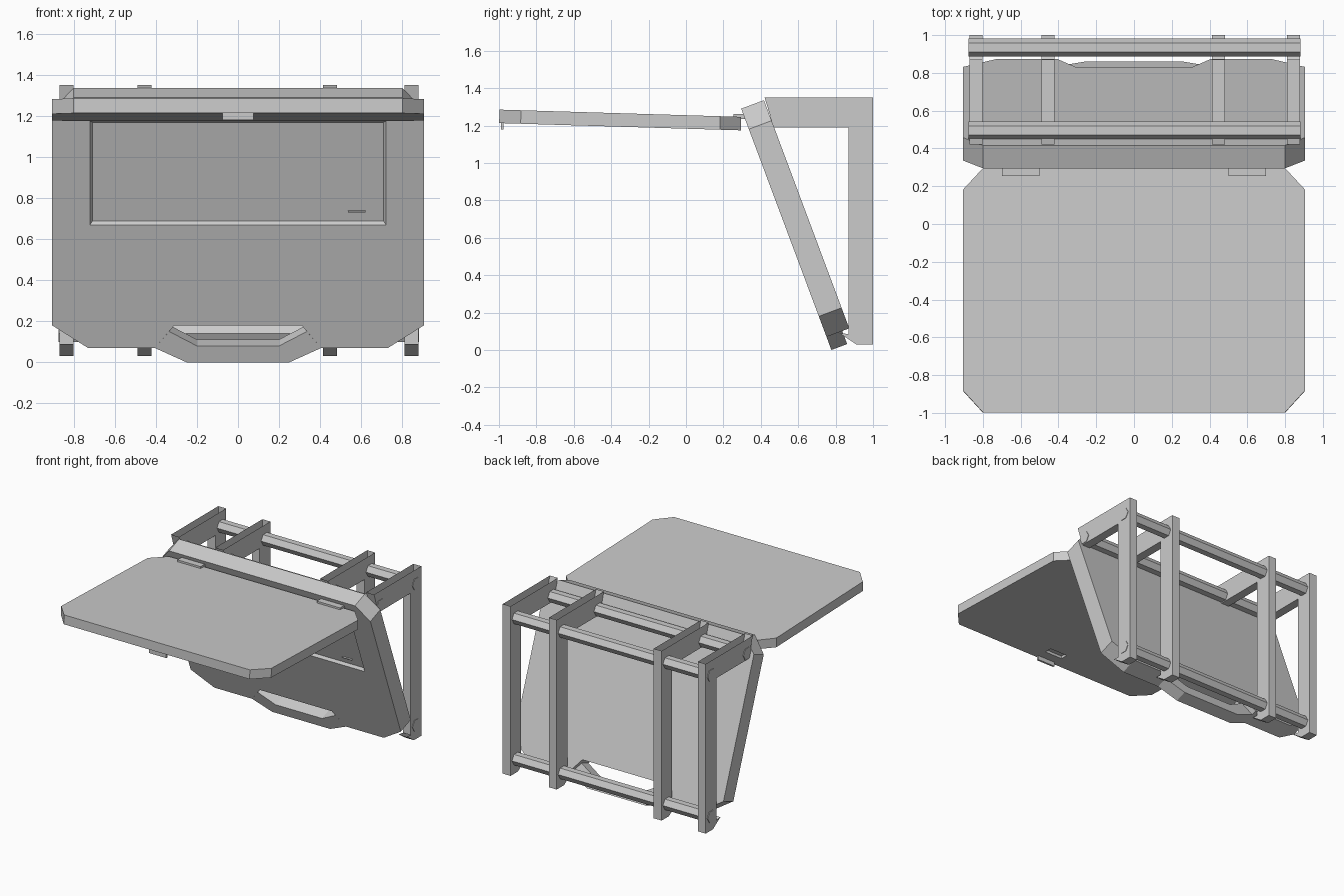
import bpy, bmesh, math
from mathutils import Vector

if "Cube" in bpy.data.objects:
    bpy.data.objects.remove(bpy.data.objects["Cube"])


def finish(bm, name):
    mesh = bpy.data.meshes.new(name)
    bm.to_mesh(mesh)
    bm.free()
    ob = bpy.data.objects.new(name, mesh)
    bpy.context.collection.objects.link(ob)
    return ob


def prism(name, pts, origin, u, v, n, depth, inset=1.0, open_top=False):
    """Extrude a 2D outline along n; inset < 1 gives a tapered far face."""
    o, u, v, n = map(Vector, (origin, u, v, n))
    cx = sum(p[0] for p in pts) / len(pts)
    cy = sum(p[1] for p in pts) / len(pts)
    bm = bmesh.new()
    near = [bm.verts.new(o + u * a + v * b) for a, b in pts]
    far = []
    for a, b in pts:
        a -= math.copysign(1 - inset, a - cx) if inset < 1 else 0
        b -= math.copysign(1 - inset, b - cy) if inset < 1 else 0
        far.append(bm.verts.new(o + u * a + v * b + n * depth))
    bm.faces.new(near)
    bm.faces.new(far[::-1])
    for i in range(len(pts)):
        j = (i + 1) % len(pts)
        bm.faces.new((near[j], near[i], far[i], far[j]))
    bmesh.ops.recalc_face_normals(bm, faces=bm.faces)
    if open_top:
        bm.normal_update()
        top = [f for f in bm.faces if f.normal.z > 0.9]
        bmesh.ops.delete(bm, geom=top, context='FACES')
    return finish(bm, name)


def rect(x0, x1, y0, y1):
    return [(x0, y0), (x1, y0), (x1, y1), (x0, y1)]


def box(name, x0, x1, y0, y1, z0, z1):
    return prism(name, rect(x0, x1, y0, y1), (0, 0, z0), X, Y, Z, z1 - z0)


def cut(ob, cutter):
    m = ob.modifiers.new("recess", 'BOOLEAN')
    m.object = cutter
    m.solver = 'EXACT'
    bpy.context.view_layer.objects.active = ob
    bpy.ops.object.modifier_apply(modifier=m.name)
    bpy.data.objects.remove(cutter)


def mirrored(half):
    return half + [(-x, y) for x, y in reversed(half)]


X, Y, Z = (1, 0, 0), (0, 1, 0), (0, 0, 1)

# Leaning panel: d runs down the face, w goes through the thickness
ang = math.radians(20.5)
d = Vector((0, math.sin(ang), -math.cos(ang)))
w = Vector((0, math.cos(ang), math.sin(ang)))
top = Vector((0, 0.295, 1.29))


def fz(z):
    return (1.29 - z) / math.cos(ang)


panel = prism("leaning_panel", mirrored([
    (0.80, 0), (0.905, 0.117), (0.905, fz(0.18)), (0.73, fz(0.07)),
    (0.405, fz(0.07)), (0.31, fz(0.18))]), top, X, d, w, 0.13)

# Shallow bevelled recess in the panel front
cut(panel, prism("recess_cutter", rect(-0.725, 0.725, 0.12, fz(0.665)),
                 top - w * 0.005, X, d, w, 0.025, inset=0.983))
prism("recess_tab", rect(0.535, 0.62, fz(0.733), fz(0.727)),
      top + w * 0.01, X, d, w, 0.015)

# Carry handle filling the notch at the panel foot
prism("carry_handle", [
    (-0.405, fz(0.07)), (-0.335, fz(0.15)), (-0.2, fz(0.08)), (0.2, fz(0.08)),
    (0.335, fz(0.15)), (0.405, fz(0.07)), (0.25, fz(0)), (-0.25, fz(0))],
    top, X, d, w, 0.09)

# Lid folded out to the front as a table top
ld = Vector((0, 1, -0.03)).normalized()
ln = Vector((0, -0.03, -1)).normalized()
lid_o = Vector((0, -0.997, 1.285))
lid = prism("lid", mirrored([(0.80, 0), (0.905, 0.115), (0.905, 1.18), (0.80, 1.293)]),
            lid_o, X, ld, ln, 0.072)
cut(lid, prism("slot_cutter", rect(-0.075, 0.075, 0.10, 0.16),
               lid_o + ln * 0.052, X, ld, ln, 0.05))
box("lid_latch", -0.075, 0.075, -0.99, -0.975, 1.18, 1.23)
for s in (-1, 1):
    x0, x1 = sorted((s * 0.5, s * 0.7))
    box("lid_hinge", x0, x1, 0.255, 0.325, 1.235, 1.262)

# Four L-shaped wall brackets, open along the top
profile = [(1.0, 0.03), (1.0, 1.35), (0.42, 1.35), (0.47, 1.19), (0.87, 1.19),
           (0.87, 0.085), (0.82, 0.09), (0.91, 0.03)]
for x in (-0.87, -0.49, 0.413, 0.81):
    prism("frame_bracket", profile, (x, 0, 0), Y, Z, X, 0.068, open_top=True)

# Hexagonal cross rods
hexa = [(0.048 * math.cos(k * math.pi / 3), 0.048 * math.sin(k * math.pi / 3))
        for k in range(6)]
for y, z in ((0.935, 1.24), (0.495, 1.24), (0.935, 0.14)):
    prism("cross_rod", hexa, (-0.875, y, z), Y, Z, X, 1.757)
